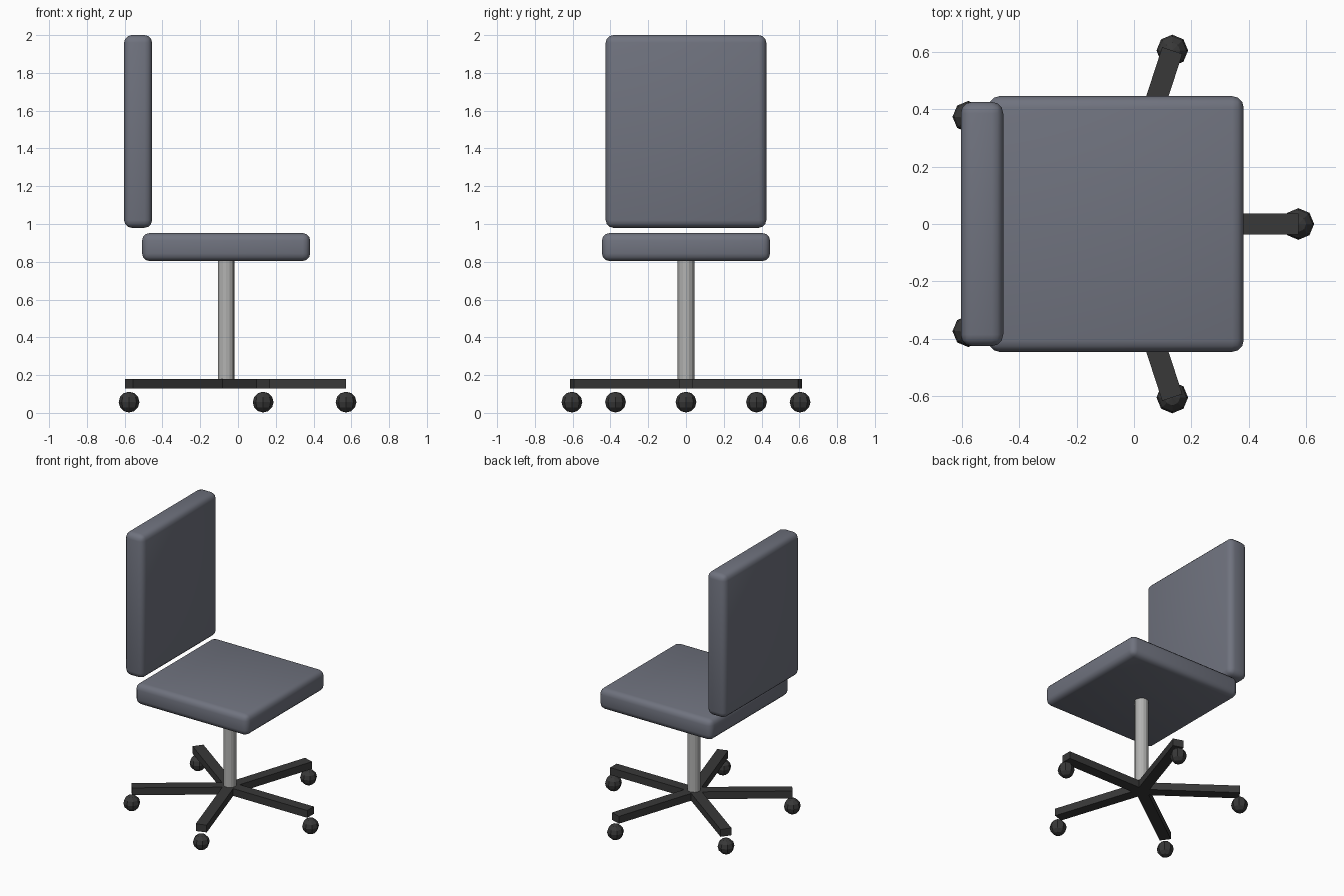
import bpy
from math import radians, cos, sin

if "Cube" in bpy.data.objects:
    bpy.data.objects.remove(bpy.data.objects["Cube"])

CX = -0.063   # column axis
REACH = 0.635  # arm length


def material(name, rgb):
    m = bpy.data.materials.new(name)
    m.diffuse_color = (*rgb, 1)
    m.use_nodes = True
    m.node_tree.nodes["Principled BSDF"].inputs["Base Color"].default_value = m.diffuse_color
    return m


fabric = material("fabric", (0.16, 0.17, 0.21))
metal = material("metal", (0.45, 0.45, 0.44))
plastic = material("plastic", (0.04, 0.04, 0.04))


def finish(name, mat):
    ob = bpy.context.object
    ob.name = name
    ob.data.materials.append(mat)
    return ob


def box(name, loc, size, mat, turn=0):
    bpy.ops.mesh.primitive_cube_add(size=1, location=loc, rotation=(0, 0, turn))
    ob = finish(name, mat)
    ob.scale = size
    bpy.ops.object.transform_apply(location=False, rotation=False, scale=True)
    return ob


def cushion(name, loc, size):
    ob = box(name, loc, size, fabric)
    bev = ob.modifiers.new("rounding", "BEVEL")
    bev.width = 0.04
    bev.segments = 3
    bpy.ops.object.modifier_apply(modifier=bev.name)
    bpy.ops.object.shade_smooth_by_angle(angle=radians(35))


# Padded seat and backrest
cushion("seat", (CX, 0, 0.878), (0.89, 0.89, 0.148))
cushion("backrest", (-0.529, 0, 1.49), (0.148, 0.85, 1.02))

# Central column
bpy.ops.mesh.primitive_cylinder_add(vertices=16, radius=0.044, depth=0.66,
                                    location=(CX, 0, 0.485))
finish("column", metal)

# Five-arm base with a ball caster under each tip
for i in range(5):
    a = radians(72 * i)
    dx, dy = cos(a), sin(a)
    box(f"base_arm_{i + 1}", (CX + dx * REACH / 2, dy * REACH / 2, 0.154),
        (REACH, 0.074, 0.052), plastic, a)
    bpy.ops.mesh.primitive_uv_sphere_add(segments=8, ring_count=6, radius=0.055,
                                         location=(CX + dx * REACH, dy * REACH, 0.057))
    finish(f"caster_{i + 1}", plastic)
